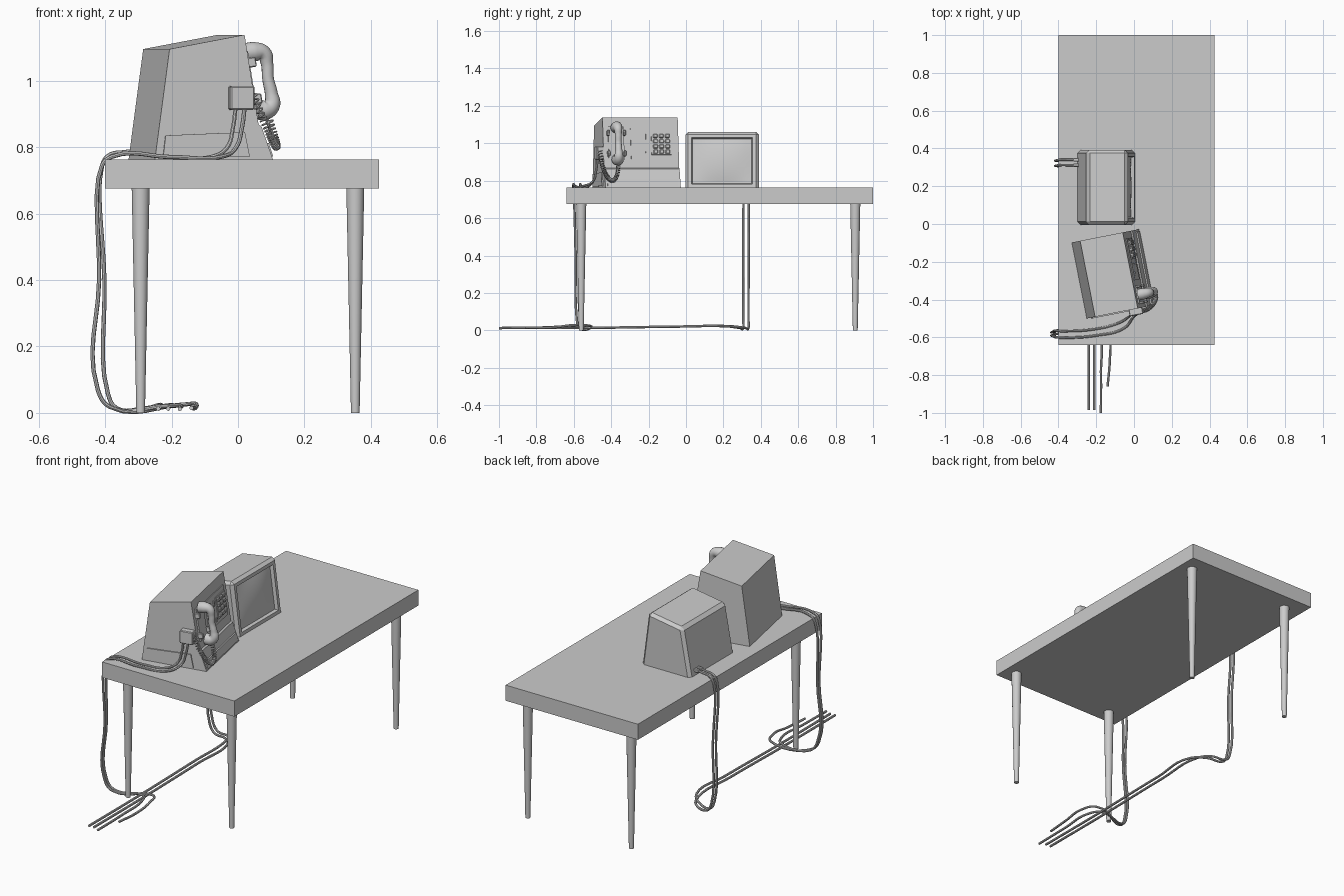
import bpy, bmesh, math
from mathutils import Matrix, Vector
from mathutils.geometry import interpolate_bezier

if "Cube" in bpy.data.objects:
    bpy.data.objects.remove(bpy.data.objects["Cube"])

I = Matrix.Identity(4)
# frame of the turned telephone: x = depth from its back, y = width from its near side
PHONE = Matrix.Translation((-0.25, -0.50, 0)) @ Matrix.Rotation(0.195, 4, 'Z')
SLOPE = 0.159
LEAN = -math.atan(SLOPE)


def add(name, bm, frame=I, smooth=False):
    bmesh.ops.recalc_face_normals(bm, faces=bm.faces)
    me = bpy.data.meshes.new(name)
    bm.to_mesh(me)
    bm.free()
    ob = bpy.data.objects.new(name, me)
    bpy.context.collection.objects.link(ob)
    ob.matrix_world = frame
    if smooth:
        bpy.ops.object.select_all(action='DESELECT')
        ob.select_set(True)
        bpy.context.view_layer.objects.active = ob
        bpy.ops.object.shade_smooth_by_angle(angle=math.radians(40))
    return ob


def box(name, c, s, frame=I, lean=0, bevel=0):
    bm = bmesh.new()
    bmesh.ops.create_cube(bm, size=1, matrix=Matrix.Translation(c)
                          @ Matrix.Rotation(lean, 4, 'Y') @ Matrix.Diagonal((*s, 1)))
    if bevel:
        bmesh.ops.bevel(bm, geom=bm.edges[:], offset=bevel, segments=1, affect='EDGES')
    return add(name, bm, frame)


def prism(name, profile, y0, y1, frame=I):
    bm = bmesh.new()
    f = bm.faces.new([bm.verts.new((x, y0, z)) for x, z in profile])
    r = bmesh.ops.extrude_face_region(bm, geom=[f])
    vs = [v for v in r['geom'] if isinstance(v, bmesh.types.BMVert)]
    bmesh.ops.translate(bm, verts=vs, vec=(0, y1 - y0, 0))
    return add(name, bm, frame)


def tube(name, pts, r, frame=I, radii=None, poly=False, res=6, sides=2):
    cu = bpy.data.curves.new(name, 'CURVE')
    cu.dimensions = '3D'
    cu.bevel_depth, cu.bevel_resolution = r, sides
    cu.resolution_u, cu.use_fill_caps = res, True
    sp = cu.splines.new('POLY' if poly else 'BEZIER')
    tgt = sp.points if poly else sp.bezier_points
    tgt.add(len(pts) - 1)
    for i, (p, q) in enumerate(zip(tgt, pts)):
        if poly:
            p.co = (*q, 1)
        else:
            p.co = q
            p.handle_left_type = p.handle_right_type = 'AUTO'
        if radii:
            p.radius = radii[i]
    tmp = bpy.data.objects.new(name + "_path", cu)
    bpy.context.collection.objects.link(tmp)
    bpy.context.view_layer.update()
    me = bpy.data.meshes.new_from_object(tmp.evaluated_get(bpy.context.evaluated_depsgraph_get()))
    bpy.data.objects.remove(tmp)
    bm = bmesh.new()
    bm.from_mesh(me)
    bmesh.ops.remove_doubles(bm, verts=bm.verts, dist=1e-5)
    return add(name, bm, frame, True)


def face_d(z):
    return 0.275 + (1.138 - z) * SLOPE


def plate(name, w, z, sw, sz, t, lift=0, bevel=0):
    # a plate lying on the sloping phone front
    return box(name, (face_d(z) + lift, w, z), (t, sw, sz), PHONE, LEAN, bevel)


# table
box("table_top", (0.0125, 0.18, 0.719), (0.825, 1.64, 0.088))
for x in (-0.293, 0.353):
    for y in (-0.56, 0.905):
        bm = bmesh.new()
        bmesh.ops.create_cone(bm, cap_ends=True, segments=24, radius1=0.013, radius2=0.027,
                              depth=0.68, matrix=Matrix.Translation((x, y, 0.34)))
        add("table_leg", bm, smooth=True)

# monitor: tapered case with chamfered edges and a recessed front
bm = bmesh.new()
case = [(-0.30, 0.763), (0.005, 0.763), (-0.035, 1.064), (-0.25, 1.03)]
sides = [[bm.verts.new((x, y, z)) for x, z in case] for y in (-0.004, 0.391)]
bm.faces.new(sides[0])
bm.faces.new(sides[1])
for i in range(4):
    j = (i + 1) % 4
    bm.faces.new((sides[0][i], sides[0][j], sides[1][j], sides[1][i]))
bmesh.ops.recalc_face_normals(bm, faces=bm.faces)
bmesh.ops.bevel(bm, geom=[e for e in bm.edges if max(v.co.z for v in e.verts) > 0.8],
                offset=0.016, segments=1, affect='EDGES')
bm.normal_update()
front = max(bm.faces, key=lambda f: f.normal.x * f.calc_area())
bmesh.ops.inset_region(bm, faces=[front], thickness=0.026)
bmesh.ops.inset_region(bm, faces=[front], thickness=0.008, depth=-0.018)
add("monitor_case", bm)

# bulging screen
bm = bmesh.new()
bmesh.ops.create_grid(bm, x_segments=12, y_segments=12, size=1)
for v in bm.verts:
    u, t = v.co.x, v.co.y
    z = 0.909 + 0.115 * t
    v.co = (0.005 - (z - 0.763) * 0.133 - 0.017 + 0.014 * (1 - u * u) * (1 - t * t),
            0.1935 + 0.148 * u, z)
add("monitor_screen", bm, smooth=True)

# phone body
prism("phone_body", [(0, 0.763), (0.045, 1.095), (0.275, 1.138), (0.318, 0.868),
                     (0.327, 0.862), (0.362, 0.763)], 0, 0.41, PHONE)
prism("phone_side_plate", [(0.024, 0.768), (0.032, 0.835), (0.275, 0.845), (0.29, 0.772)],
      -0.006, 0.002, PHONE)
prism("phone_lower_lip", [(0.33, 0.772), (0.365, 0.772), (0.352, 0.812), (0.33, 0.812)],
      0.012, 0.398, PHONE)

# front panel, keypad and slots
plate("phone_front_panel", 0.262, 0.998, 0.225, 0.165, 0.01)
plate("keypad_plate", 0.315, 0.997, 0.108, 0.118, 0.008, 0.005)
for r in range(4):
    for c in range(3):
        plate("keypad_button", 0.282 + c * 0.033, 1.039 - r * 0.028, 0.024, 0.02, 0.016, 0.011, 0.003)
plate("coin_slot", 0.235, 1.035, 0.008, 0.03, 0.012, 0.005)
plate("coin_return", 0.235, 0.945, 0.012, 0.02, 0.012, 0.005)
plate("release_button", 0.185, 1.045, 0.02, 0.012, 0.012, 0.005)

# handset cradle and handset
plate("cradle_plate", 0.07, 1.0, 0.085, 0.18, 0.01, 0.003)
for z in (1.055, 0.945):
    for w in (0.026, 0.114):
        plate("cradle_prong", w, z, 0.012, 0.03, 0.03, 0.012, 0.003)
hand = [(0.292, 1.083), (0.318, 1.087), (0.347, 1.082), (0.358, 1.05), (0.361, 1.005),
        (0.371, 0.96), (0.372, 0.927), (0.352, 0.912), (0.328, 0.913)]
tube("handset", [(d, 0.07, z) for d, z in hand], 0.03, PHONE,
     [1.0, 1.0, 0.8, 0.62, 0.58, 0.65, 0.85, 1.02, 1.02], sides=5)

# junction box and coiled cord
box("junction_box", (0.262, -0.014, 0.948), (0.074, 0.04, 0.072), PHONE, 0, 0.004)
n = 330
path = interpolate_bezier(Vector((0.295, -0.018, 0.965)), Vector((0.365, -0.02, 0.79)),
                          Vector((0.41, 0.06, 0.74)), Vector((0.362, 0.07, 0.89)), n)
coil = []
for i, p in enumerate(path):
    t = (path[min(i + 1, n - 1)] - path[max(i - 1, 0)]).normalized()
    s = t.cross(Vector((0.5, -0.8, 0.1))).normalized()
    b = t.cross(s)
    a = i * 2 * math.pi / 10
    coil.append(p + (s * math.cos(a) + b * math.sin(a)) * 0.010)
tube("coiled_cord", coil, 0.0028, PHONE, poly=True, sides=1)

# phone cables: down the side, over the table edge and along the floor
for k, end in enumerate(([(-0.17, -0.515, 0.025), (-0.13, -0.60, 0.028), (-0.128, -0.72, 0.015),
                          (-0.14, -0.86, 0.015)],
                         [(-0.22, -0.535, 0.02), (-0.18, -0.60, 0.022), (-0.175, -0.78, 0.015),
                          (-0.175, -1.0, 0.012)])):
    dx, dy = -0.027 * k, 0.035 * k
    tube("phone_cable", [(0.02 + dx, -0.472 - 0.005 * k, 0.92), (0.012 + dx, -0.48, 0.86),
                         (-0.005 + dx, -0.495, 0.80), (-0.05 + dx, -0.55 + dy * 0.8, 0.771),
                         (-0.20, -0.59 + dy, 0.770), (-0.38, -0.602 + dy, 0.771),
                         (-0.409, -0.60 + dy, 0.745), (-0.418, -0.59 + dy / 2, 0.40),
                         (-0.422, -0.585 + dy / 2, 0.07), (-0.385, -0.575 + dy / 2, 0.018)] + end,
         0.0065)

# monitor cables and plugs
for k in range(2):
    y, xe = 0.34 - 0.028 * k, -0.24 + 0.03 * k
    tube("monitor_cable", [(-0.285, y, 0.79), (-0.34, y, 0.785), (-0.39, y, 0.774),
                           (-0.41, y - 0.003, 0.74), (-0.402, y - 0.005, 0.40),
                           (-0.392, y - 0.006, 0.06), (-0.365, y - 0.006, 0.014),
                           (-0.28, y - 0.03, 0.014), (xe - 0.005, y - 0.10, 0.022),
                           (xe, -0.05, 0.02), (xe, -0.55, 0.013), (xe, -0.985, 0.013)], 0.0065)
    box("monitor_plug", (-0.305, y, 0.789), (0.035, 0.018, 0.018), bevel=0.003)
